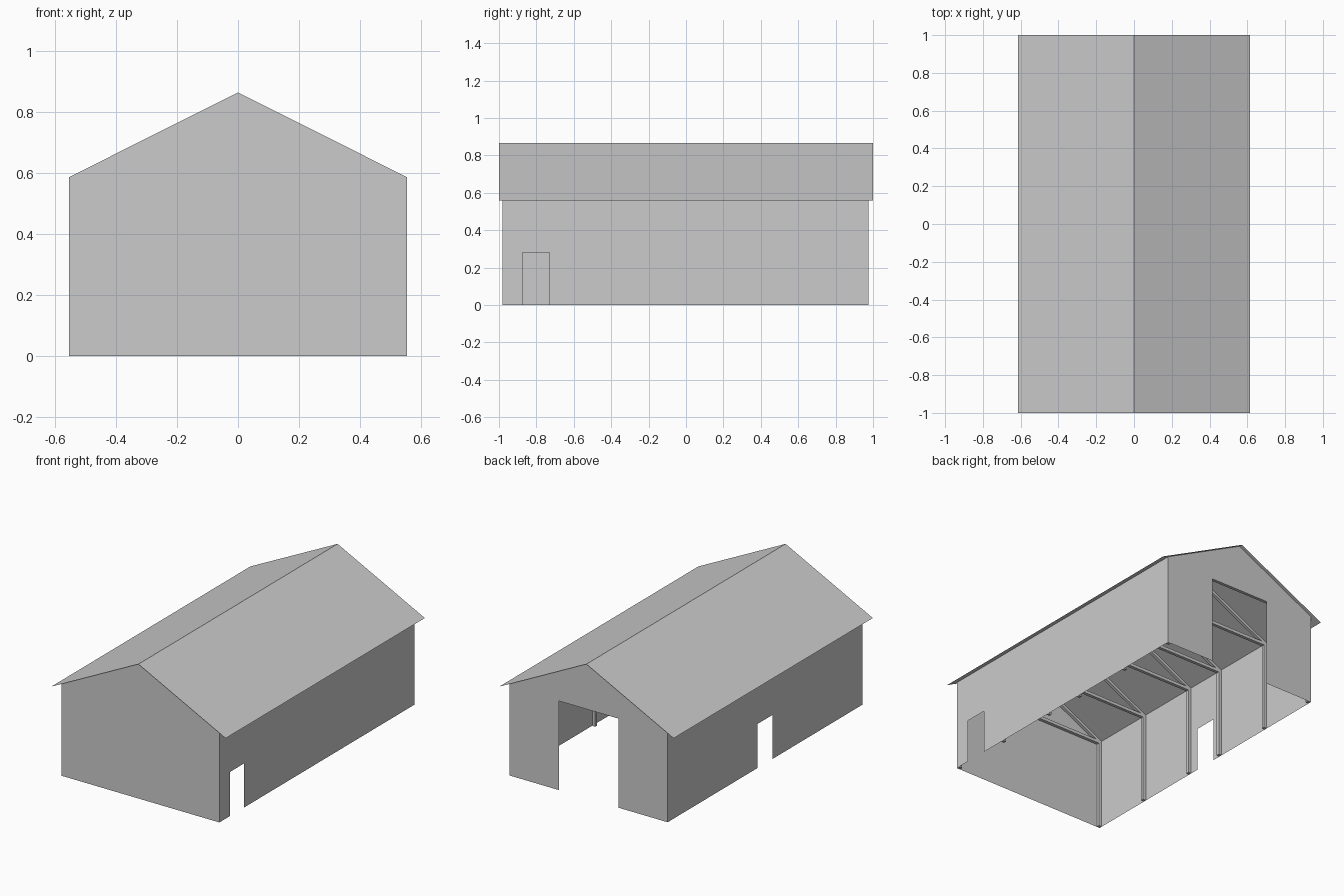
import bpy

if "Cube" in bpy.data.objects:
    bpy.data.objects.remove(bpy.data.objects["Cube"])

W, EAVE, RIDGE = 0.555, 0.587, 0.865      # half width, eave and ridge heights
YF, YB = -0.98, 0.977                     # front and back wall planes
SLOPE = (RIDGE - EAVE) / W
T = 0.02                                  # frame member size


def make(name, verts, faces):
    me = bpy.data.meshes.new(name)
    me.from_pydata(verts, [], faces)
    me.update()
    ob = bpy.data.objects.new(name, me)
    bpy.context.collection.objects.link(ob)
    return ob


def sheet(name, pts):
    return make(name, pts, [list(range(len(pts)))])


def member(name, prof, y):
    """Extrude a four-point xz profile along y, centred on y."""
    v = [(x, y + s * T / 2, z) for s in (-1, 1) for x, z in prof]
    f = [(0, 1, 2, 3), (7, 6, 5, 4)]
    f += [(i, i + 4, (i + 1) % 4 + 4, (i + 1) % 4) for i in range(4)]
    return make(name, v, f)


# Gable walls; the back one has a tall central opening
gable = [(W, EAVE), (0, RIDGE), (-W, EAVE)]
sheet("front_wall", [(x, YF, z) for x, z in [(-W, 0), (W, 0)] + gable])
opening = [(-W, 0), (-0.21, 0), (-0.21, 0.57), (0.21, 0.57), (0.21, 0), (W, 0)]
sheet("back_wall", [(x, YB, z) for x, z in (opening + gable)[::-1]])


# Long walls, each with a doorway notch
def side_wall(name, x, d0, d1):
    p = [(YF, 0), (d0, 0), (d0, 0.28), (d1, 0.28), (d1, 0), (YB, 0), (YB, EAVE), (YF, EAVE)]
    sheet(name, [(x, y, z) for y, z in (p if x > 0 else p[::-1])])


side_wall("right_wall", W, -0.875, -0.73)
side_wall("left_wall", -W, -0.075, 0.075)

# Thin overhanging roof sheets
R = 0.613
ze = RIDGE - SLOPE * R
make("roof", [(-R, -1, ze), (0, -1, RIDGE), (R, -1, ze), (-R, 1, ze), (0, 1, RIDGE), (R, 1, ze)],
     [(0, 1, 4, 3), (1, 2, 5, 4)])

# Portal frames: columns, rafters and a tie beam
X = W - 0.002
top = RIDGE - 0.003
e = top - SLOPE * X
for i, y in enumerate((-0.968, -0.56, -0.14, 0.14, 0.56, 0.965)):
    for s, side in ((1, "right"), (-1, "left")):
        member(f"{side}_column_{i}", [(s * X, 0), (s * (X - T), 0), (s * (X - T), e), (s * X, e)], y)
        member(f"{side}_rafter_{i}", [(s * X, e), (0, top), (0, top - T), (s * X, e - T)], y)
    member(f"tie_beam_{i}", [(-X, e - T), (X, e - T), (X, e), (-X, e)], y)
